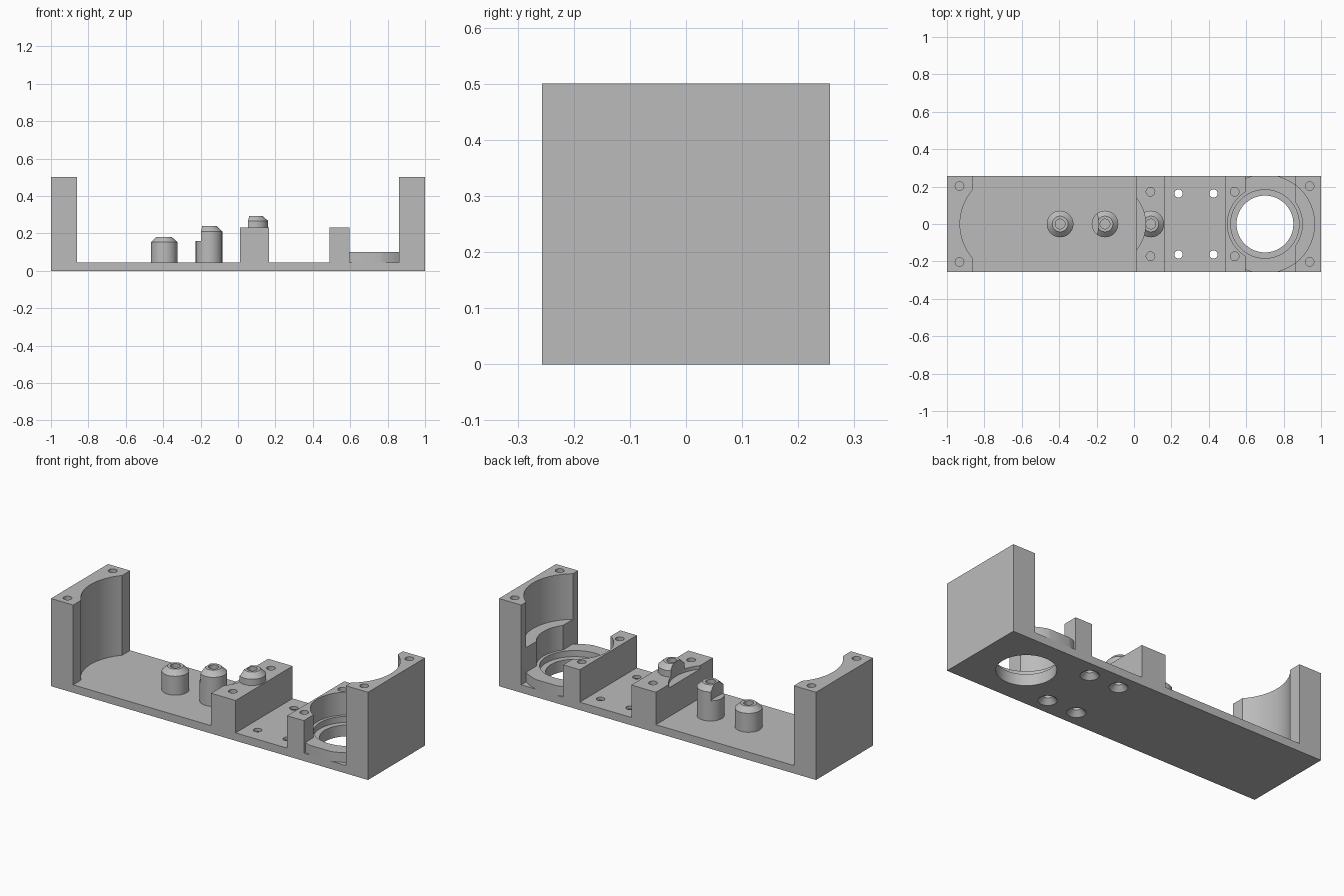
import bpy, bmesh, math
from mathutils import Matrix, Vector

if "Cube" in bpy.data.objects:
    bpy.data.objects.remove(bpy.data.objects["Cube"], do_unlink=True)

# Single grey plastic colour
grey = bpy.data.materials.new("plain grey")
grey.use_nodes = True
COLOUR = (0.5, 0.5, 0.5, 1)
grey.diffuse_color = COLOUR
grey.node_tree.nodes["Principled BSDF"].inputs["Base Color"].default_value = COLOUR

DEPTH = 0.257      # half depth of the frame
FLOOR = 0.045      # top of the base plate
DECK = 0.23        # top of the block and the post
WALL = 0.5         # top of the end walls
RING_X = 0.7       # centre of the round opening


def make(name, bm):
    bmesh.ops.recalc_face_normals(bm, faces=bm.faces)
    mesh = bpy.data.meshes.new(name)
    bm.to_mesh(mesh)
    bm.free()
    mesh.materials.append(grey)
    ob = bpy.data.objects.new(name, mesh)
    bpy.context.scene.collection.objects.link(ob)
    return ob


def box(name, x0, x1, z0, z1, half=DEPTH):
    bm = bmesh.new()
    place = Matrix.Translation(((x0 + x1) / 2, 0, (z0 + z1) / 2))
    size = Matrix.Diagonal((x1 - x0, 2 * half, z1 - z0, 1))
    bmesh.ops.create_cube(bm, size=1, matrix=place @ size)
    return make(name, bm)


def cyl(name, x, y, z0, z1, r0, r1=None, sides=64):
    bm = bmesh.new()
    bmesh.ops.create_cone(bm, cap_ends=True, segments=sides, radius1=r0,
                          radius2=r0 if r1 is None else r1, depth=z1 - z0,
                          matrix=Matrix.Translation((x, y, (z0 + z1) / 2)))
    return make(name, bm)


def carve(ob, cutters, operation="DIFFERENCE"):
    for c in cutters:
        c.hide_render = True
        mod = ob.modifiers.new("carve", "BOOLEAN")
        mod.operation, mod.solver, mod.object = operation, "EXACT", c
    bpy.context.view_layer.update()
    graph = bpy.context.evaluated_depsgraph_get()
    mesh = bpy.data.meshes.new_from_object(ob.evaluated_get(graph))
    ob.modifiers.clear()
    ob.data = mesh
    for c in cutters:
        bpy.data.objects.remove(c, do_unlink=True)


def finish(ob):
    ob.data.shade_smooth()
    ob.data.set_sharp_from_angle(angle=math.radians(25))


def screw_holes(x, y, top):
    return [cyl("hole", x, s * y, top - 0.12, top + 0.05, 0.023, sides=32)
            for s in (-1, 1)]


def opening():
    # Stepped round opening shared by the plate, ring, post and wall
    return [cyl("bore", RING_X, 0, -0.05, 0.2, 0.152),
            cyl("seat", RING_X, 0, 0.065, 0.2, 0.183),
            cyl("lower_bay", RING_X, 0, 0.1, 0.6, 0.2)]


# Base plate with a round opening and countersunk screw holes
base = box("base_plate", -1, 1, 0, FLOOR)
cuts = [cyl("bore", RING_X, 0, -0.05, 0.2, 0.152)]
for x in (0.238, 0.425):
    for y in (-0.163, 0.163):
        cuts.append(cyl("shank", x, y, -0.02, 0.1, 0.022, sides=32))
        cuts.append(cyl("sink", x, y, -0.01, 0.03, 0.058, 0.02, sides=32))
carve(base, cuts)
finish(base)

# Left end wall with a full height hollow
left = box("low_x_end_wall", -1, -0.86, FLOOR, WALL)
carve(left, [cyl("hollow", -0.65, 0, 0, 0.6, 0.28, sides=96)]
      + screw_holes(-0.933, 0.203, WALL))
finish(left)

# Right end wall with a stepped hollow
right = box("high_x_end_wall", 0.86, 1, FLOOR, WALL)
carve(right, opening() + [cyl("upper_bay", RING_X, 0, 0.24, 0.6, 0.265, sides=96)]
      + screw_holes(0.939, 0.203, WALL))
finish(right)

# Post beside the round opening
post = box("bearing_post", 0.49, 0.595, FLOOR, DECK)
carve(post, opening() + screw_holes(0.538, 0.172, DECK))
finish(post)

# Raised ring around the opening, trimmed to the frame
ring = cyl("raised_ring", RING_X, 0, FLOOR, 0.1, 0.265, sides=96)
carve(ring, [box("trim", 0.595, 0.86, 0, 0.3)], "INTERSECT")
carve(ring, opening())
finish(ring)

# Middle block with a shallow clearance arc
block = box("middle_block", 0.01, 0.165, FLOOR, DECK)
carve(block, [cyl("clearance", -0.155, 0, 0.21, 0.4, 0.217, sides=96)]
      + screw_holes(0.088, 0.172, DECK))
finish(block)


def peg(name, x, z0, top):
    # Turned peg with a chamfered head and a blind hole
    profile = [(0, z0), (0.071, z0), (0.071, top - 0.027), (0.042, top),
               (0.026, top), (0.026, top - 0.08), (0, top - 0.08)]
    bm = bmesh.new()
    verts = [bm.verts.new((r, 0, z)) for r, z in profile]
    edges = [bm.edges.new(pair) for pair in zip(verts, verts[1:])]
    bmesh.ops.spin(bm, geom=verts + edges, cent=(0, 0, 0), axis=(0, 0, 1),
                   angle=math.tau, steps=48, use_duplicate=False)
    bmesh.ops.remove_doubles(bm, verts=bm.verts, dist=0.0001)
    bmesh.ops.translate(bm, verts=bm.verts, vec=Vector((x, 0, 0)))
    return make(name, bm)


# Three pegs of rising height, the taller two notched for clearance
first = peg("short_peg", -0.395, FLOOR, 0.18)
second = peg("middle_peg", -0.155, FLOOR, 0.238)
carve(second, [cyl("clearance", -0.395, 0, 0.16, 0.4, 0.205, sides=96)])
third = peg("tall_peg", 0.09, 0.19, 0.293)
carve(third, [cyl("clearance", -0.155, 0, 0.205, 0.4, 0.217, sides=96)])
for p in (first, second, third):
    finish(p)
